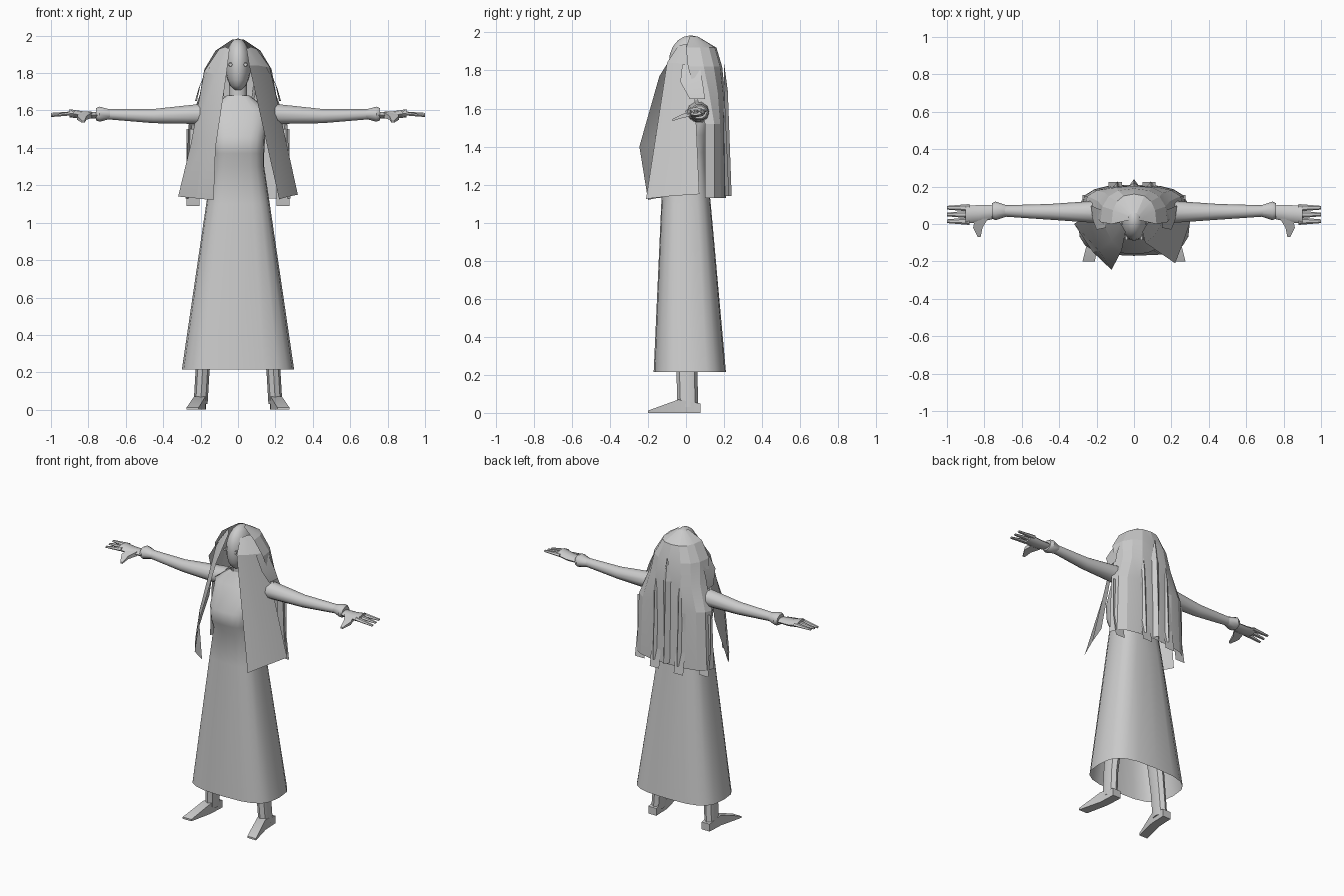
import bpy, bmesh, math
from mathutils import Vector

if "Cube" in bpy.data.objects:
    bpy.data.objects.remove(bpy.data.objects["Cube"], do_unlink=True)

grey = bpy.data.materials.new("plain grey")
grey.use_nodes = True
grey.diffuse_color = (0.6, 0.6, 0.6, 1)
grey.node_tree.nodes["Principled BSDF"].inputs["Base Color"].default_value = grey.diffuse_color


def finish(name, bm, smooth):
    """Turn a bmesh into a named, shaded object."""
    bmesh.ops.recalc_face_normals(bm, faces=bm.faces[:])
    mesh = bpy.data.meshes.new(name)
    bm.to_mesh(mesh)
    bm.free()
    mesh.materials.append(grey)
    part = bpy.data.objects.new(name, mesh)
    bpy.context.collection.objects.link(part)
    bpy.ops.object.select_all(action='DESELECT')
    part.select_set(True)
    bpy.context.view_layer.objects.active = part
    bpy.ops.object.shade_smooth_by_angle(angle=math.radians(smooth))


def loft(name, rows, closed=True, caps=False, smooth=40, side=1):
    """Skin equally long rows of points; side -1 mirrors across x."""
    bm = bmesh.new()
    grid = [[bm.verts.new((side * x, y, z)) for x, y, z in row] for row in rows]
    count = len(rows[0])
    for upper, lower in zip(grid, grid[1:]):
        for i in range(count if closed else count - 1):
            j = (i + 1) % count
            bm.faces.new((upper[i], upper[j], lower[j], lower[i]))
    if caps:
        bm.faces.new(grid[0])
        bm.faces.new(grid[-1])
    finish(name, bm, smooth)


def boxy(value, power):
    """Push a sine or cosine outward, for a rounded-box outline."""
    return math.copysign(abs(value) ** power, value)


def level_ring(z, width, front, back, sides=20):
    """Rounded box from half width, front depth and back depth."""
    middle, depth = (front + back) / 2, (back - front) / 2
    turns = [math.tau * i / sides for i in range(sides)]
    return [(width * boxy(math.cos(a), 0.65), middle + depth * boxy(math.sin(a), 0.65), z)
            for a in turns]


def limb(name, stations, axis, sides=10, flat=1, side=1):
    """Capped tube through (centre, radius) stations lying across the axis."""
    across = Vector((0, 1, 0))
    upward = across.cross(Vector(axis)) * flat
    turns = [math.tau * i / sides for i in range(sides)]
    rows = [[Vector(centre) + (across * math.cos(a) + upward * math.sin(a)) * radius
             for a in turns] for centre, radius in stations]
    loft(name, rows, caps=True, side=side)


def box_row(inner, outer, y, low, high):
    """Upright rectangle used as a cross-section of a wedge."""
    return [(inner, y, low), (outer, y, low), (outer, y, high), (inner, y, high)]


ALONG, UP = (1, 0, 0), (0, 0, 1)

# Dress, open at the hem and at the neck
hem = level_ring(0.215, 0.3, -0.17, 0.21)
hips = level_ring(1.1, 0.17, -0.13, 0.13)
waist = level_ring(1.3, 0.14, -0.12, 0.11)
under_bust = level_ring(1.37, 0.14, -0.155, 0.11)
bust = level_ring(1.46, 0.145, -0.16, 0.12)
shoulders = level_ring(1.6, 0.17, -0.06, 0.13)
collar = level_ring(1.68, 0.06, -0.02, 0.1)
loft("dress", [hem, hips, waist, under_bust, bust, shoulders, collar], smooth=60)

# Neck, and a head slightly slimmer at the chin
limb("neck", [((0, 0.03, z), 0.05) for z in (1.6, 1.8)], UP)
bm = bmesh.new()
bmesh.ops.create_uvsphere(bm, u_segments=16, v_segments=10, radius=1)
for v in bm.verts:
    chin = max(0, -v.co.z)
    v.co.x *= 0.07
    v.co.y = 0.025 + 0.115 * v.co.y - 0.03 * chin ** 2
    v.co.z = 1.845 + 0.14 * v.co.z
finish("head", bm, smooth=60)

for side, word in ((1, "left"), (-1, "right")):
    # Eye, a small raised stud
    studs = [[(0.04 + r * math.cos(i), y, 1.845 + r * math.sin(i)) for i in range(6)]
             for y, r in ((-0.06, 0.012), (-0.085, 0.01))]
    loft(word + "_eye", studs, caps=True, side=side)

    # Sleeve, flattened a little, with a flared cuff
    sleeve = [((0.12, 0.065, 1.585), 0.065), ((0.45, 0.065, 1.57), 0.042),
              ((0.7, 0.07, 1.58), 0.03)]
    limb(word + "_sleeve", sleeve, ALONG, flat=0.95, side=side)
    cuff = [((0.68, 0.07, 1.58), 0.03), ((0.74, 0.07, 1.58), 0.05), ((0.76, 0.07, 1.58), 0.04)]
    limb(word + "_cuff", cuff, ALONG, flat=0.85, side=side)

    # Palm, three fingers and thumb
    palm = [((0.74, 0.065, 1.575), 0.035), ((0.83, 0.055, 1.575), 0.046),
            ((0.9, 0.05, 1.585), 0.048)]
    limb(word + "_palm", palm, ALONG, sides=8, flat=0.45, side=side)
    for i, finger in enumerate(("fore", "middle", "rear")):
        y = 0.015 + i * 0.036
        knuckle, tip = (0.88, y, 1.585), (1, y, 1.57 + i * 0.006)
        limb(f"{word}_{finger}_finger", [(knuckle, 0.02), (tip, 0.01)], ALONG,
             sides=6, flat=0.6, side=side)
    thumb = [box_row(0.78, 0.85, 0.03, 1.56, 1.59), box_row(0.81, 0.86, -0.02, 1.55, 1.57),
             box_row(0.82, 0.835, -0.07, 1.535, 1.545)]
    loft(word + "_thumb", thumb, caps=True, side=side)

    # Leg, running up under the dress
    leg = [((0.2, 0.01, 0.03), 0.055), ((0.19, 0.005, 0.2), 0.055), ((0.09, 0, 1.1), 0.08)]
    limb(word + "_leg", leg, UP, sides=8, flat=0.68, side=side)

    # Foot, a wedge turned outward
    foot = [box_row(0.17, 0.23, 0.075, 0, 0.05), box_row(0.175, 0.235, -0.04, 0, 0.07),
            box_row(0.21, 0.275, -0.2, 0, 0.012)]
    loft(word + "_foot", foot, caps=True, side=side)

    # Small side tuft above the shoulder
    tuft = [[(0.15, -0.02, 1.83), (0.16, 0.07, 1.84)], [(0.2, -0.03, 1.74), (0.21, 0.09, 1.72)],
            [(0.22, 0.02, 1.65), (0.23, 0.1, 1.65)]]
    loft(word + "_hair_tuft", tuft, closed=False, side=side)


# Back hair, a faceted half shell that widens down to a straight edge
def shell_row(z, width, edge, back):
    arc = [math.pi * i / 8 for i in range(9)]
    return [(width * boxy(math.cos(a), 0.8), edge + (back - edge) * boxy(math.sin(a), 0.8), z)
            for a in arc]


crown = shell_row(1.98, 0.03, 0.02, 0.06)
upper = shell_row(1.92, 0.12, 0, 0.16)
temples = shell_row(1.82, 0.18, 0.01, 0.19)
nape = shell_row(1.68, 0.205, 0.05, 0.205)
elbow = shell_row(1.52, 0.265, 0.1, 0.205)
fringe = shell_row(1.13, 0.28, 0.1, 0.21)
loft("back_hair", [crown, upper, temples, nape, elbow, fringe], closed=False, smooth=15)

# Long pointed ridges down the back hair
for i, x in enumerate((-0.09, 0, 0.09)):
    crest = 0.22 - abs(x) * 0.15
    top = 1.84 - abs(x)
    ridge = [[(x - w, crest - 0.02, z), (x, crest + lift, z), (x + w, crest - 0.02, z)]
             for z, w, lift in ((top, 0.004, -0.02), (top - 0.15, 0.03, 0), (1.14, 0.03, 0.02))]
    loft(f"back_ridge_{i + 1}", ridge, closed=False, smooth=15)

# Loose strands hanging below the back hair
for i, (x, y) in enumerate(((-0.24, 0.13), (0.24, 0.13), (-0.1, 0.2), (0.08, 0.2))):
    strand = [[(x - 0.035, y + drift, z), (x + 0.035, y + drift, z)]
              for z, drift in ((1.5, 0), (1.25, 0), (1.09, 0.025))]
    loft(f"loose_strand_{i + 1}", strand, closed=False)

# Front locks: one broad and straight, one bulging forward
parting = [(0.045, -0.04, 1.93), (0.07, 0, 1.94), (0.1, 0.05, 1.93)]
left_temple = [(0.06, -0.1, 1.84), (0.11, -0.06, 1.84), (0.17, 0.04, 1.83)]
left_tip = [(0.22, -0.21, 1.125), (0.27, -0.08, 1.14), (0.32, 0.07, 1.15)]
loft("left_front_lock", [parting, left_temple, left_tip], closed=False, smooth=20)

right_temple = [(0.065, -0.14, 1.77), (0.12, -0.09, 1.79), (0.18, 0.03, 1.81)]
right_bulge = [(0.12, -0.245, 1.4), (0.19, -0.14, 1.42), (0.25, 0.05, 1.43)]
right_tip = [(0.13, -0.2, 1.12), (0.22, -0.15, 1.13), (0.32, 0, 1.14)]
loft("right_front_lock", [parting, right_temple, right_bulge, right_tip],
     closed=False, smooth=20, side=-1)
